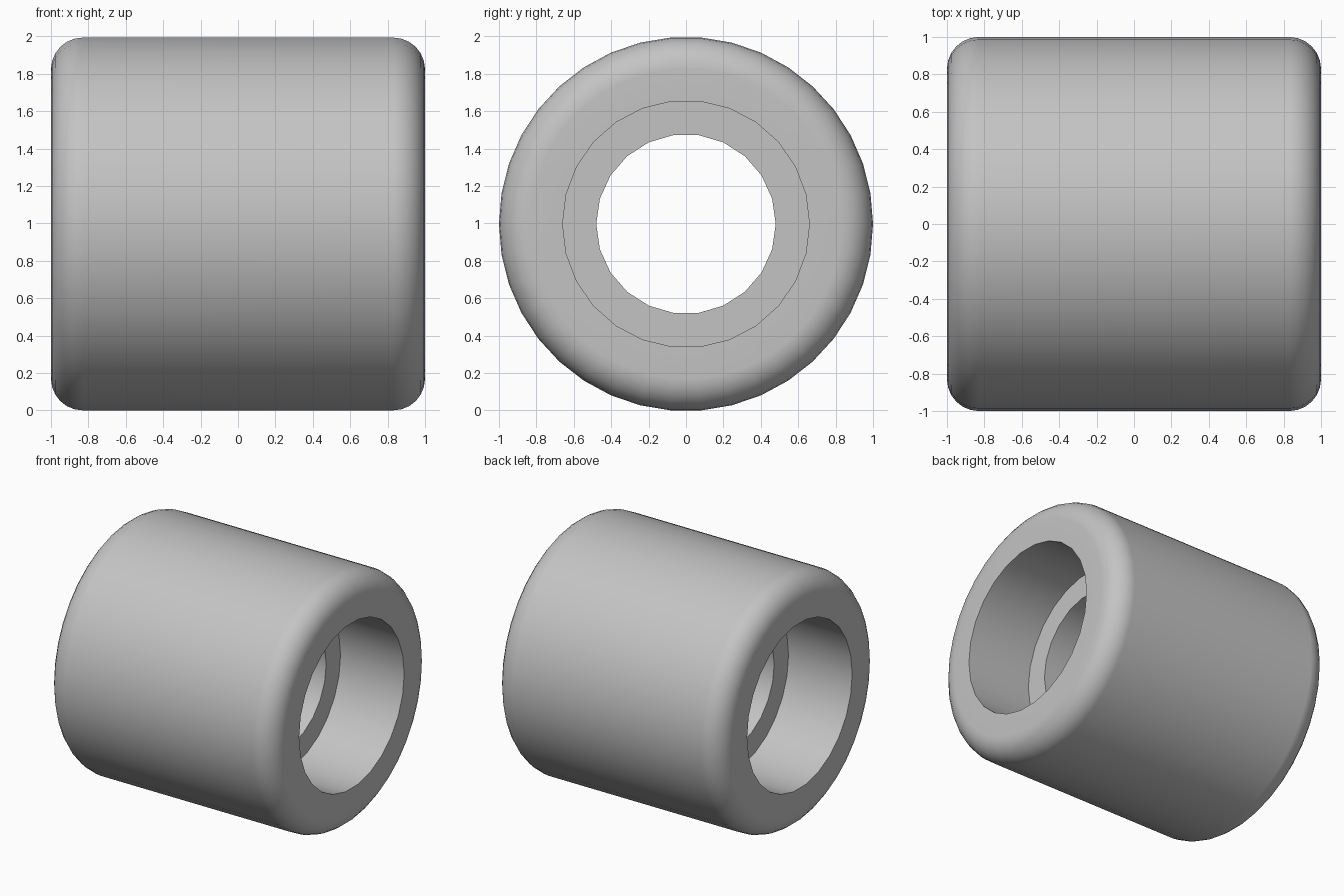
import bpy
import bmesh
from math import sin, cos, pi, radians

cube = bpy.data.objects.get("Cube")
if cube:
    bpy.data.objects.remove(cube, do_unlink=True)

OUTER_SIDES, SEAT_SIDES, HOLE_SIDES = 38, 26, 22
FILLET, FILLET_STEPS = 0.17, 6
SEAT_RADIUS, HOLE_RADIUS, LEDGE_X = 0.66, 0.48, 0.44
CENTRE_Z = cos(pi / OUTER_SIDES)  # the roller rests on a flat facet

bm = bmesh.new()


def ring(x, radius, sides):
    """Closed loop of vertices around the roller axis."""
    angles = [2 * pi * i / sides for i in range(sides)]
    return [bm.verts.new((x, radius * cos(a), CENTRE_Z + radius * sin(a))) for a in angles]


def wall(a, b):
    """Quads between two rings with equal sides."""
    n = len(a)
    for i in range(n):
        j = (i + 1) % n
        bm.faces.new((a[i], a[j], b[j], b[i]))


def annulus(a, b):
    """Flat face between two rings in one plane."""
    edges = [bm.edges.get((r[i - 1], r[i])) for r in (a, b) for i in range(len(r))]
    bmesh.ops.triangle_fill(bm, edges=edges, use_beauty=True)


# Outer skin with rounded rims
arc = [pi / 2 * i / FILLET_STEPS for i in range(FILLET_STEPS + 1)]
half = [(1 - FILLET + FILLET * cos(a), 1 - FILLET + FILLET * sin(a)) for a in arc]
profile = half + [(-x, r) for x, r in reversed(half)]
skin = [ring(x, r, OUTER_SIDES) for x, r in profile]
for a, b in zip(skin, skin[1:]):
    wall(a, b)

# Through hole
hole = {s: ring(s * LEDGE_X, HOLE_RADIUS, HOLE_SIDES) for s in (1, -1)}
wall(hole[1], hole[-1])

# Bearing seat, ledge and end face on each side
for s, rim in ((1, skin[0]), (-1, skin[-1])):
    mouth = ring(s, SEAT_RADIUS, SEAT_SIDES)
    floor = ring(s * LEDGE_X, SEAT_RADIUS, SEAT_SIDES)
    wall(mouth, floor)
    annulus(rim, mouth)
    annulus(floor, hole[s])

bmesh.ops.recalc_face_normals(bm, faces=bm.faces[:])
mesh = bpy.data.meshes.new("roller")
bm.to_mesh(mesh)
bm.free()

roller = bpy.data.objects.new("roller", mesh)
bpy.context.collection.objects.link(roller)

# Single grey material
grey = bpy.data.materials.new("grey")
grey.use_nodes = True
colour = (0.55, 0.55, 0.55, 1)
grey.diffuse_color = colour
grey.node_tree.nodes["Principled BSDF"].inputs["Base Color"].default_value = colour
mesh.materials.append(grey)

# Smooth shading with sharp bore edges and flat ends
bpy.ops.object.select_all(action="DESELECT")
roller.select_set(True)
bpy.context.view_layer.objects.active = roller
bpy.ops.object.shade_smooth_by_angle(angle=radians(30))
weighted = roller.modifiers.new("weighted_normals", "WEIGHTED_NORMAL")
weighted.keep_sharp = True
